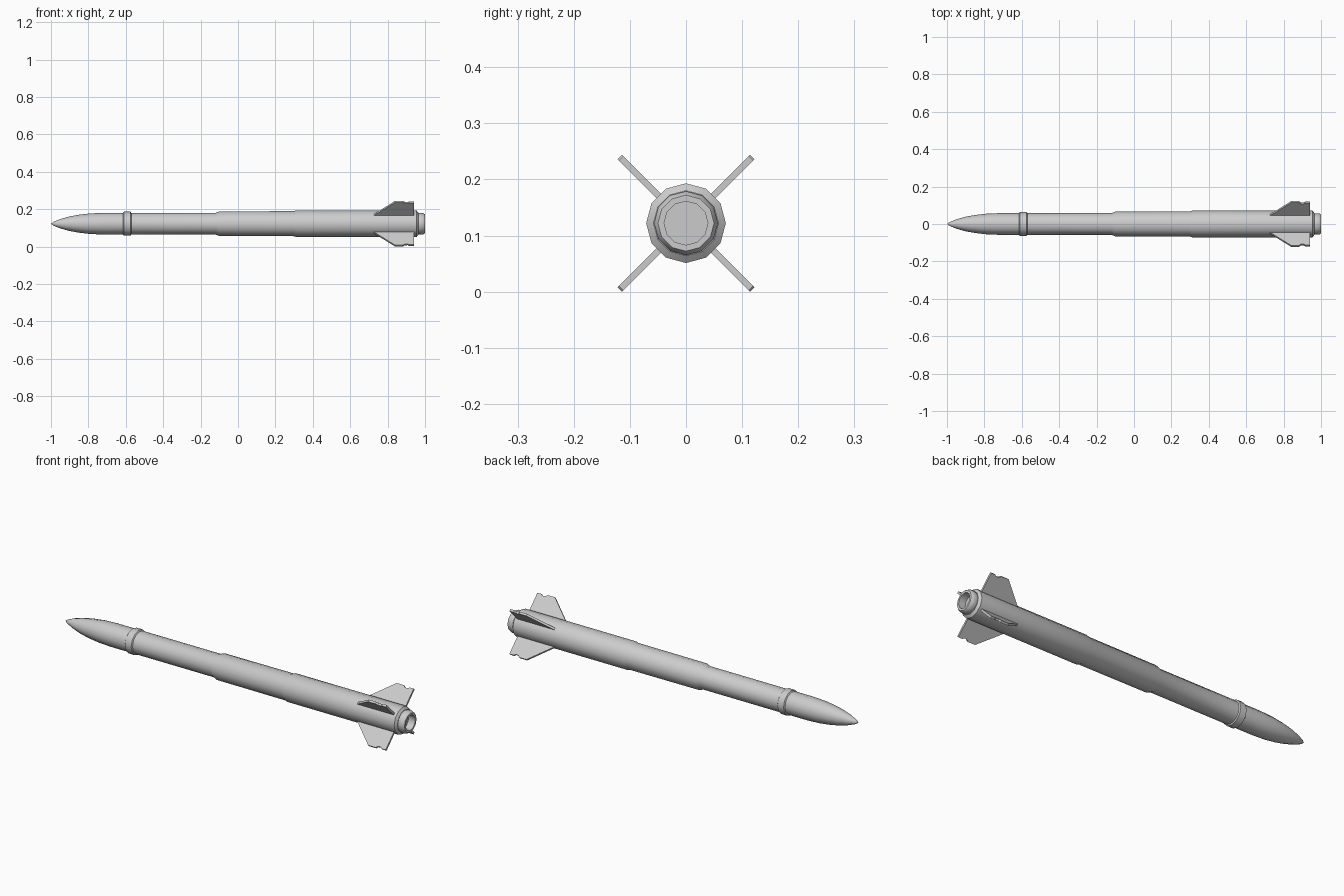
import bpy, bmesh, math
from mathutils import Matrix, Vector

cube = bpy.data.objects.get("Cube")
if cube:
    bpy.data.objects.remove(cube, do_unlink=True)

AXIS_Z = 0.122
SIDES = 12

grey = bpy.data.materials.new("light_grey")
grey.use_nodes = True
colour = (0.6, 0.6, 0.6, 1)
grey.diffuse_color = colour
grey.node_tree.nodes["Principled BSDF"].inputs["Base Color"].default_value = colour


def finish(name, bm, smooth):
    bmesh.ops.recalc_face_normals(bm, faces=bm.faces)
    mesh = bpy.data.meshes.new(name)
    bm.to_mesh(mesh)
    bm.free()
    mesh.materials.append(grey)
    obj = bpy.data.objects.new(name, mesh)
    bpy.context.collection.objects.link(obj)
    obj.location.z = AXIS_Z
    if smooth:
        bpy.ops.object.select_all(action="DESELECT")
        obj.select_set(True)
        bpy.context.view_layer.objects.active = obj
        bpy.ops.object.shade_smooth_by_angle(angle=math.radians(35))
    return obj


def turned(name, profile):
    """Spin a profile of (x, radius) points around the long axis."""
    bm = bmesh.new()
    verts = [bm.verts.new((x, 0, r)) for x, r in profile]
    edges = [bm.edges.new(pair) for pair in zip(verts, verts[1:])]
    bmesh.ops.spin(bm, geom=verts + edges, cent=(0, 0, 0), axis=(1, 0, 0),
                   angle=math.tau, steps=SIDES, use_duplicate=False)
    bmesh.ops.remove_doubles(bm, verts=bm.verts, dist=0.0001)
    return finish(name, bm, True)


# Nose and forward tube
turned("nose_cone", [(-1, 0), (-0.985, 0.011), (-0.95, 0.025), (-0.90, 0.039),
                     (-0.85, 0.048), (-0.79, 0.055), (-0.72, 0.058), (-0.6, 0.058)])
turned("collar_ring", [(-0.615, 0.057), (-0.61, 0.064), (-0.575, 0.064), (-0.57, 0.057)])

# Main tube, widening in two steps and closing with a bevelled tail
turned("body_tube", [(-0.6, 0.058), (-0.12, 0.058), (-0.10, 0.066), (0.30, 0.067),
                     (0.31, 0.071), (0.955, 0.071), (0.965, 0.058), (0.965, 0.045)])

# Hollow exhaust nozzle
turned("nozzle", [(0.955, 0.052), (0.968, 0.057), (0.99, 0.057), (1, 0.05),
                  (1, 0.039), (0.962, 0.039), (0.962, 0)])

# Four diagonal fins with notched tips
FIN = [(0.72, 0.062), (0.84, 0.167), (0.882, 0.167), (0.892, 0.158),
       (0.908, 0.157), (0.916, 0.164), (0.94, 0.164), (0.94, 0.062)]
THICK = 0.011
names = ["fin_front_upper", "fin_front_lower", "fin_back_lower", "fin_back_upper"]
for i, name in enumerate(names):
    bm = bmesh.new()
    face = bm.faces.new([bm.verts.new((x, -THICK / 2, r)) for x, r in FIN])
    side = bmesh.ops.extrude_face_region(bm, geom=[face])["geom"]
    bmesh.ops.translate(bm, vec=Vector((0, THICK, 0)),
                        verts=[v for v in side if isinstance(v, bmesh.types.BMVert)])
    bmesh.ops.rotate(bm, verts=bm.verts, cent=(0, 0, 0),
                     matrix=Matrix.Rotation(math.radians(45 + 90 * i), 3, "X"))
    finish(name, bm, False)
